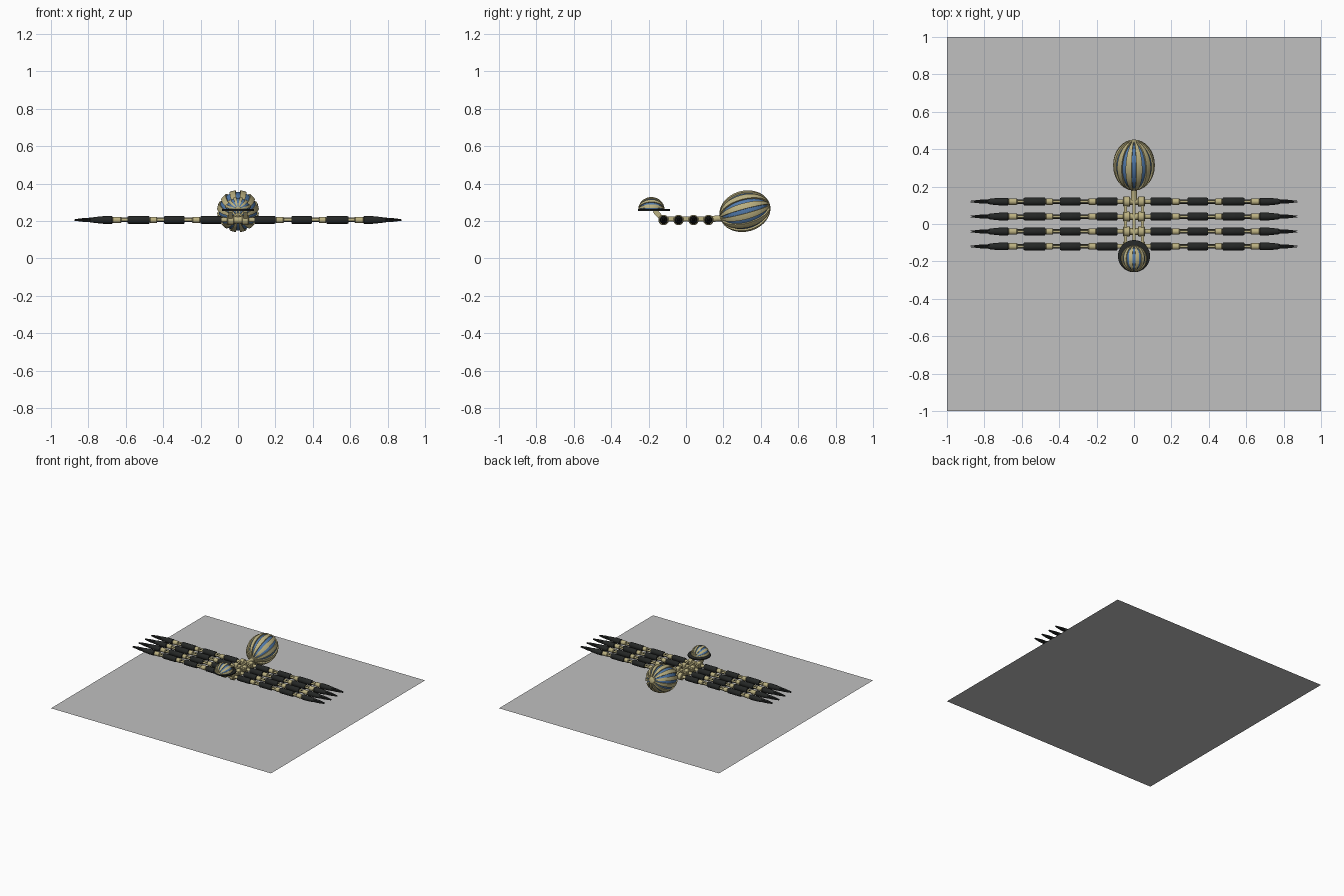
import bpy, bmesh, math
from mathutils import Matrix, Vector

if "Cube" in bpy.data.objects:
    bpy.data.objects.remove(bpy.data.objects["Cube"])


def mat(name, c):
    m = bpy.data.materials.new(name)
    m.diffuse_color = (*c, 1)
    m.use_nodes = True
    m.node_tree.nodes["Principled BSDF"].inputs["Base Color"].default_value = m.diffuse_color
    return m


TAN = mat("tan shell", (0.50, 0.44, 0.22))
DARK = mat("dark armour", (0.018, 0.02, 0.019))
BLUE = mat("blue glass", (0.08, 0.19, 0.40))
GREY = mat("grey sheet", (0.53, 0.53, 0.53))
ROWS = (-0.12, -0.04, 0.04, 0.12)
LEG_Z = 0.205


def finish(bm, name, m, angle=35):
    bmesh.ops.recalc_face_normals(bm, faces=bm.faces)
    me = bpy.data.meshes.new(name)
    bm.to_mesh(me)
    bm.free()
    me.materials.append(m)
    ob = bpy.data.objects.new(name, me)
    bpy.context.collection.objects.link(ob)
    bpy.ops.object.select_all(action='DESELECT')
    ob.select_set(True)
    bpy.context.view_layer.objects.active = ob
    bpy.ops.object.shade_smooth_by_angle(angle=math.radians(angle))
    return ob


def lathe(bm, origin, axis, profile, n=16):
    """Closed solid of revolution: profile of (distance, radius) along axis."""
    q = Vector(axis).to_track_quat('Z', 'Y')
    rings = []
    for d, r in profile:
        rings.append([bm.verts.new(Vector(origin) + q @ Vector(
            (r * math.cos(2 * math.pi * (i + .5) / n), r * math.sin(2 * math.pi * (i + .5) / n), d)))
            for i in range(n)])
    for a, b in zip(rings, rings[1:]):
        for i in range(n):
            j = (i + 1) % n
            bm.faces.new((a[i], a[j], b[j], b[i]))
    bm.faces.new(rings[0][::-1])
    bm.faces.new(rings[-1])


def leg_part(name, m, profiles, n=16):
    """Repeat lathe profiles on every leg, left and right."""
    bm = bmesh.new()
    for y in ROWS:
        for s in (-1, 1):
            for p in profiles:
                lathe(bm, (0, y, LEG_Z), (s, 0, 0), p, n)
    return finish(bm, name, m)


def box(bm, c, size, rot=None):
    M = Matrix.Translation(c) @ (rot or Matrix()) @ Matrix.Diagonal((*size, 1))
    bmesh.ops.create_cube(bm, size=1, matrix=M)


def ribbed_shell(name, M, phis, width, half=False):
    """Blue ellipsoid with raised ribs running pole to pole along local y."""
    def pt(t, p, r):
        return M @ Vector((r * math.sin(t) * math.cos(p), -r * math.cos(t), r * math.sin(t) * math.sin(p)))
    bm = bmesh.new()
    nt, nw = 24, 4
    for p0 in phis:
        grid = []
        for k in range(nt + 1):
            t = math.radians(4 + 172 * k / nt)
            # outer arc of the rib, closed by two inner corners
            ps = [math.radians(p0 - width / 2 + width * j / nw) for j in range(nw + 1)]
            row = [pt(t, p, 1) for p in ps] + [pt(t, ps[-1], .86), pt(t, ps[0], .86)]
            grid.append([bm.verts.new(v) for v in row])
        c = nw + 3
        for a, b in zip(grid, grid[1:]):
            for j in range(c):
                bm.faces.new((a[j], a[(j + 1) % c], b[(j + 1) % c], b[j]))
        bm.faces.new(grid[0][::-1])
        bm.faces.new(grid[-1])
    finish(bm, name + "_ribs", TAN)

    # glass core
    bm = bmesh.new()
    bmesh.ops.create_uvsphere(bm, u_segments=40, v_segments=24, radius=0.92)
    if half:
        bmesh.ops.bisect_plane(bm, geom=bm.verts[:] + bm.edges[:] + bm.faces[:],
                               plane_co=(0, 0, 0), plane_no=(0, 0, -1), clear_outer=True)
        bmesh.ops.holes_fill(bm, edges=[e for e in bm.edges if e.is_boundary])
    bmesh.ops.transform(bm, matrix=M, verts=bm.verts)
    finish(bm, name + "_glass", BLUE)

    # caps where the ribs meet
    bm = bmesh.new()
    for s in (-1, 1):
        lathe(bm, (0, s * .93, 0), (0, s, 0), [(0, .22), (.045, .21), (.07, .1)], 24)
    if half:
        bmesh.ops.bisect_plane(bm, geom=bm.verts[:] + bm.edges[:] + bm.faces[:],
                               plane_co=(0, 0, 0), plane_no=(0, 0, -1), clear_outer=True)
    bmesh.ops.transform(bm, matrix=M, verts=bm.verts)
    finish(bm, name + "_caps", TAN)


# flat square sheet under the machine
bm = bmesh.new()
bmesh.ops.create_grid(bm, x_segments=1, y_segments=1, size=1)
finish(bm, "base_sheet", GREY)

# leg armour sleeves
sleeves = []
for a, b in ((.088, .20), (.285, .395), (.472, .59)):
    sleeves.append([(a, .014), (a, .019), (a + .006, .022), (b - .006, .022), (b, .019), (b, .014)])
leg_part("leg_sleeves", DARK, sleeves, 12)

# tan leg core and knuckles
leg_part("leg_core", TAN, [[(.05, .0125), (.68, .0125)]], 12)
leg_part("leg_knuckles", TAN, [[(a, .013), (a + .005, .0175), (b - .005, .0175), (b, .013)]
                               for a, b in ((.2, .245), (.432, .472), (.622, .672))])

# dark tie rods beside the exposed core
bm = bmesh.new()
for y in ROWS:
    for s in (-1, 1):
        for a, b in ((.24, .29), (.39, .435), (.585, .625)):
            for k in range(4):
                g = math.radians(45 + 90 * k)
                lathe(bm, (0, y + .0125 * math.cos(g), LEG_Z + .0125 * math.sin(g)),
                      (s, 0, 0), [(a, .003), (b, .003)], 6)
finish(bm, "leg_tie_rods", DARK)

# feet: wrist and closed claw fingers
leg_part("leg_wrists", DARK, [[(.67, .016), (.675, .021), (.72, .021), (.77, .016), (.79, .008)]], 12)
bm = bmesh.new()
for y in ROWS:
    for s in (-1, 1):
        for k in range(4):
            g = math.radians(45 + 90 * k)
            o = Vector((s * .75, y + .011 * math.cos(g), LEG_Z + .011 * math.sin(g)))
            e = Vector((s * .873, y + .004 * math.cos(g), LEG_Z + .004 * math.sin(g)))
            L = (e - o).length
            lathe(bm, o, e - o, [(0, .006), (L * .55, .006), (L, .0015)], 6)
finish(bm, "claw_fingers", DARK)

# body hubs: one pair of barrels per leg pair
leg_part("body_barrels", TAN, [[(.021, .024), (.025, .028), (.054, .028), (.058, .024)]], 20)
leg_part("barrel_axles", TAN, [[(0, .018), (.021, .018)]])

# spine rails, tail stem and neck
bm = bmesh.new()
for s in (-1, 1):
    box(bm, (s * .046, 0, .213), (.016, .25, .022))
box(bm, (0, 0, .21), (.016, .26, .026))
lathe(bm, (0, .11, .207), (0, 1, .1), [(0, .018), (.06, .016), (.09, .02)])
for s in (-1, 1):
    box(bm, (s * .04, -.145, .23), (.02, .07, .026), Matrix.Rotation(math.radians(-48), 4, 'X'))
finish(bm, "spine_frame", TAN)

# abdomen, tilted up at the back
M = Matrix.Translation((0, .315, .252)) @ Matrix.Rotation(math.radians(15), 4, 'X') @ Matrix.Diagonal((.112, .138, .110, 1))
ribbed_shell("abdomen", M, [15 + 30 * k for k in range(12)], 17)

# head: dark disc with a ribbed dome
bm = bmesh.new()
lathe(bm, (0, -.172, .252), (0, 0, 1), [(0, .083), (.002, .086), (.01, .086), (.012, .083)], 40)
finish(bm, "head_disc", DARK)
M = Matrix.Translation((0, -.185, .262)) @ Matrix.Diagonal((.07, .07, .066, 1))
ribbed_shell("head_dome", M, [15 + 30 * k for k in range(6)], 17, half=True)
